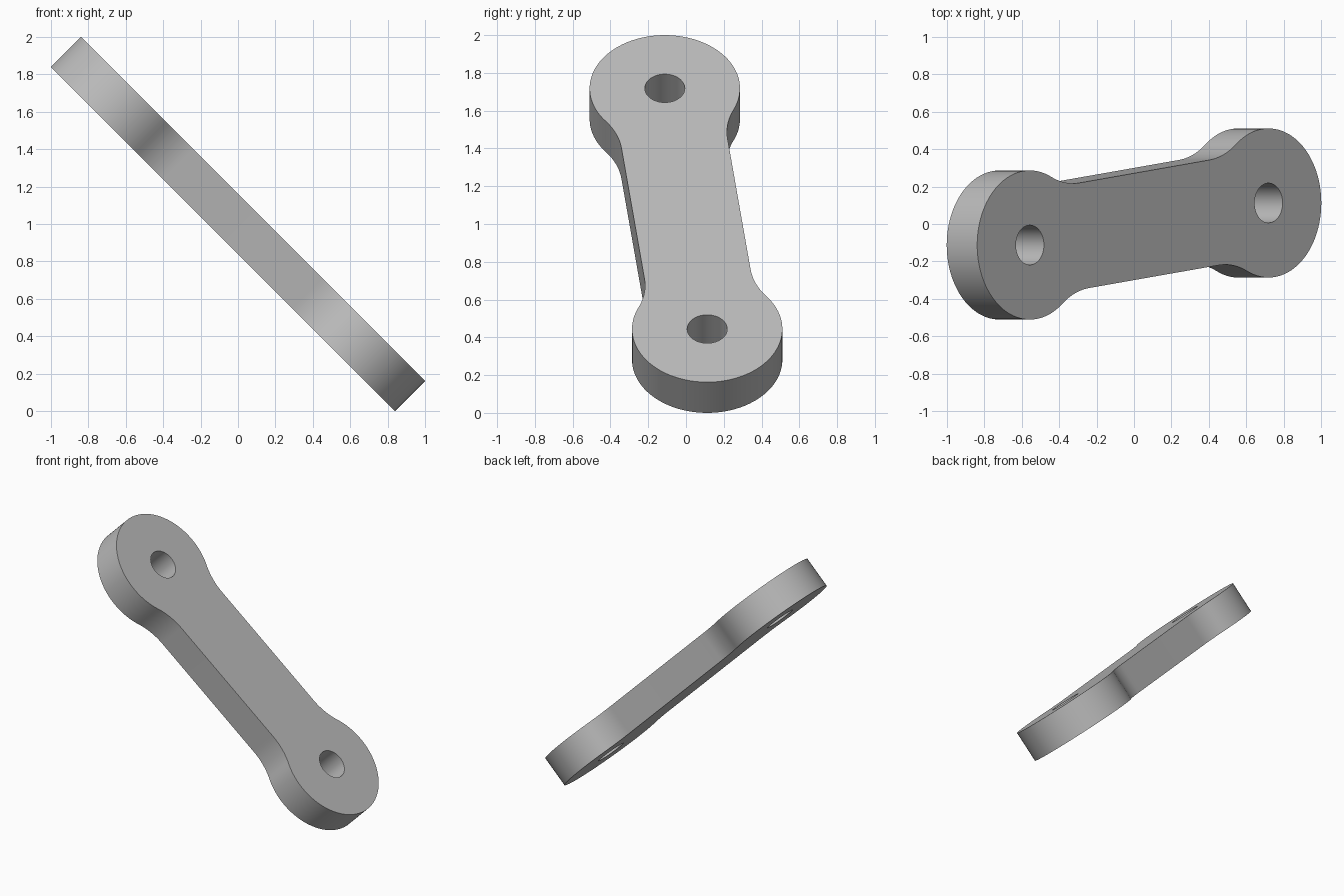
import bpy
import bmesh
from math import pi, sin, cos, atan2, sqrt, radians
from mathutils import Matrix

# Main dimensions
END_RADIUS = 0.398
HOLE_RADIUS = 0.106
HALF_WAIST = 0.283
FILLET = 0.41
HALF_SPAN = 0.908
THICKNESS = 0.23

cube = bpy.data.objects.get("Cube")
if cube:
    bpy.data.objects.remove(cube, do_unlink=True)


def arc(cx, cy, radius, start, end, steps):
    """Points along an arc, without its last point."""
    angles = [start + (end - start) * i / steps for i in range(steps)]
    return [(cx + radius * cos(a), cy + radius * sin(a)) for a in angles]


def add_loop(bm, points):
    """Closed loop of edges."""
    verts = [bm.verts.new((x, y, 0)) for x, y in points]
    return [bm.edges.new((v, verts[i - 1])) for i, v in enumerate(verts)]


# Outline of one end: fillet, round boss, fillet
rise = HALF_WAIST + FILLET
run = sqrt((END_RADIUS + FILLET) ** 2 - rise ** 2)
phi = atan2(rise, -run)
neck = HALF_SPAN - run
half = arc(neck, -rise, FILLET, pi / 2, pi - phi, 12)
half += arc(HALF_SPAN, 0, END_RADIUS, -phi, phi, 64)
half += arc(neck, rise, FILLET, phi - pi, -pi / 2, 12)
half.append((neck, HALF_WAIST))
outline = half + [(-x, -y) for x, y in half]

# Flat profile with two pin holes
bm = bmesh.new()
edges = add_loop(bm, outline)
for side in (-1, 1):
    edges += add_loop(bm, arc(side * HALF_SPAN, 0, HOLE_RADIUS, 0, 2 * pi, 48))
bmesh.ops.triangle_fill(bm, edges=edges, use_beauty=True, normal=(0, 0, 1))
bmesh.ops.recalc_face_normals(bm, faces=bm.faces)
mesh = bpy.data.meshes.new("link_plate")
bm.to_mesh(mesh)
bm.free()

link = bpy.data.objects.new("link_plate", mesh)
bpy.context.collection.objects.link(link)
bpy.ops.object.select_all(action="DESELECT")
link.select_set(True)
bpy.context.view_layer.objects.active = link

# Thickness
solid = link.modifiers.new("thickness", "SOLIDIFY")
solid.thickness = THICKNESS
solid.offset = 0
bpy.ops.object.modifier_apply(modifier=solid.name)

# Skew in its own plane, then tilt down to the left
mesh.transform(Matrix.Translation((0, 0, 1))
               @ Matrix.Rotation(radians(45), 4, "Y")
               @ Matrix.Rotation(radians(7.1), 4, "Z"))
bpy.ops.object.shade_smooth_by_angle(angle=radians(30))

# Colour
grey = bpy.data.materials.new("plain grey")
grey.use_nodes = True
colour = (0.5, 0.5, 0.5, 1)
grey.diffuse_color = colour
grey.node_tree.nodes["Principled BSDF"].inputs["Base Color"].default_value = colour
mesh.materials.append(grey)
